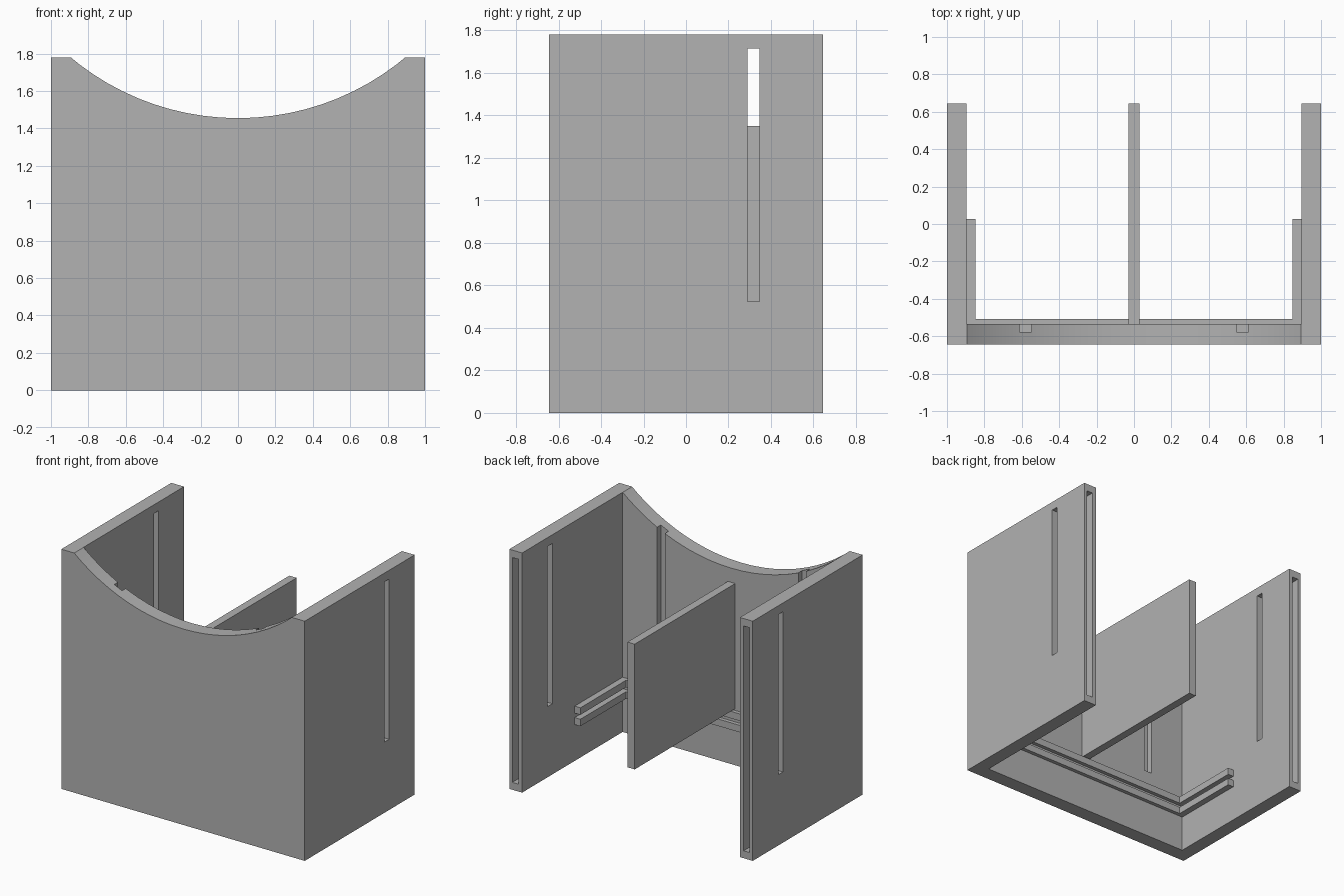
import bpy, bmesh, math

cube = bpy.data.objects.get("Cube")
if cube:
    bpy.data.objects.remove(cube, do_unlink=True)

# Main dimensions
BACK, HEIGHT = 0.645, 1.78
INNER_X, INNER_Y = 0.895, -0.535
ARC_LOW = 1.455

grey = bpy.data.materials.new("plain_grey")
grey.use_nodes = True
grey.diffuse_color = (0.445, 0.445, 0.445, 1)
grey.node_tree.nodes["Principled BSDF"].inputs["Base Color"].default_value = grey.diffuse_color


def prism(name, outline, z0, z1):
    """Extrude a plan outline from z0 up to z1."""
    bm = bmesh.new()
    face = bm.faces.new([bm.verts.new((x, y, z0)) for x, y in outline])
    out = bmesh.ops.extrude_face_region(bm, geom=[face])
    for v in out["geom"]:
        if isinstance(v, bmesh.types.BMVert):
            v.co.z = z1
    bmesh.ops.recalc_face_normals(bm, faces=bm.faces)
    mesh = bpy.data.meshes.new(name)
    bm.to_mesh(mesh)
    bm.free()
    mesh.materials.append(grey)
    obj = bpy.data.objects.new(name, mesh)
    bpy.context.collection.objects.link(obj)
    return obj


def box(name, x0, x1, y0, y1, z0, z1):
    return prism(name, [(x0, y0), (x1, y0), (x1, y1), (x0, y1)], z0, z1)


def u_outline(outer_x, front, inner_x, inner_front, back):
    """Plan of a U that is open at the back."""
    return [(-outer_x, front), (outer_x, front), (outer_x, back), (inner_x, back),
            (inner_x, inner_front), (-inner_x, inner_front), (-inner_x, back), (-outer_x, back)]


def cut(target, cutter):
    cutter.hide_render = True
    mod = target.modifiers.new("cut", "BOOLEAN")
    mod.operation = "DIFFERENCE"
    mod.solver = "EXACT"
    mod.object = cutter
    bpy.ops.object.select_all(action="DESELECT")
    bpy.context.view_layer.objects.active = target
    target.select_set(True)
    bpy.ops.object.modifier_apply(modifier=mod.name)
    bpy.data.objects.remove(cutter, do_unlink=True)


# Front wall and two side walls in one piece
walls = prism("walls", u_outline(1, -BACK, INNER_X, INNER_Y, BACK), 0, HEIGHT)

# Curved dip in the top of the front wall
sag = HEIGHT - ARC_LOW
radius = (INNER_X ** 2 + sag ** 2) / (2 * sag)
bpy.ops.mesh.primitive_cylinder_add(vertices=96, radius=radius, depth=0.3,
                                    location=(0, -0.65, ARC_LOW + radius),
                                    rotation=(math.pi / 2, 0, 0))
arc_cutter = bpy.context.object
arc_cutter.data.materials.append(grey)
cut(walls, arc_cutter)

for s in (-1, 1):
    # Upright slot through the side wall
    cut(walls, box("slot_cutter", *sorted((s * 0.8, s * 1.1)), 0.29, 0.345, 0.525, 1.715))
    # Tall pocket in the back end of the side wall
    cut(walls, box("pocket_cutter", *sorted((s * 0.925, s * 0.975)), BACK - 0.1, 0.8, 0.055, 1.725))
    # Groove on the inside of the front wall
    cut(walls, box("groove_cutter", s * 0.58 - 0.032, s * 0.58 + 0.032, -0.578, -0.4, 0.525, 1.9))

bpy.ops.object.select_all(action="DESELECT")
bpy.context.view_layer.objects.active = walls
walls.select_set(True)
bpy.ops.object.shade_smooth_by_angle(angle=math.radians(20))

# Pair of thin rails running round the inside
for name, z in (("lower_rail", 0.27), ("upper_rail", 0.355)):
    prism(name, u_outline(INNER_X, INNER_Y, 0.848, -0.507, 0.028), z, z + 0.052)

# Middle divider panel
box("divider_panel", -0.03, 0.03, INNER_Y, BACK, 0.42, 1.35)
